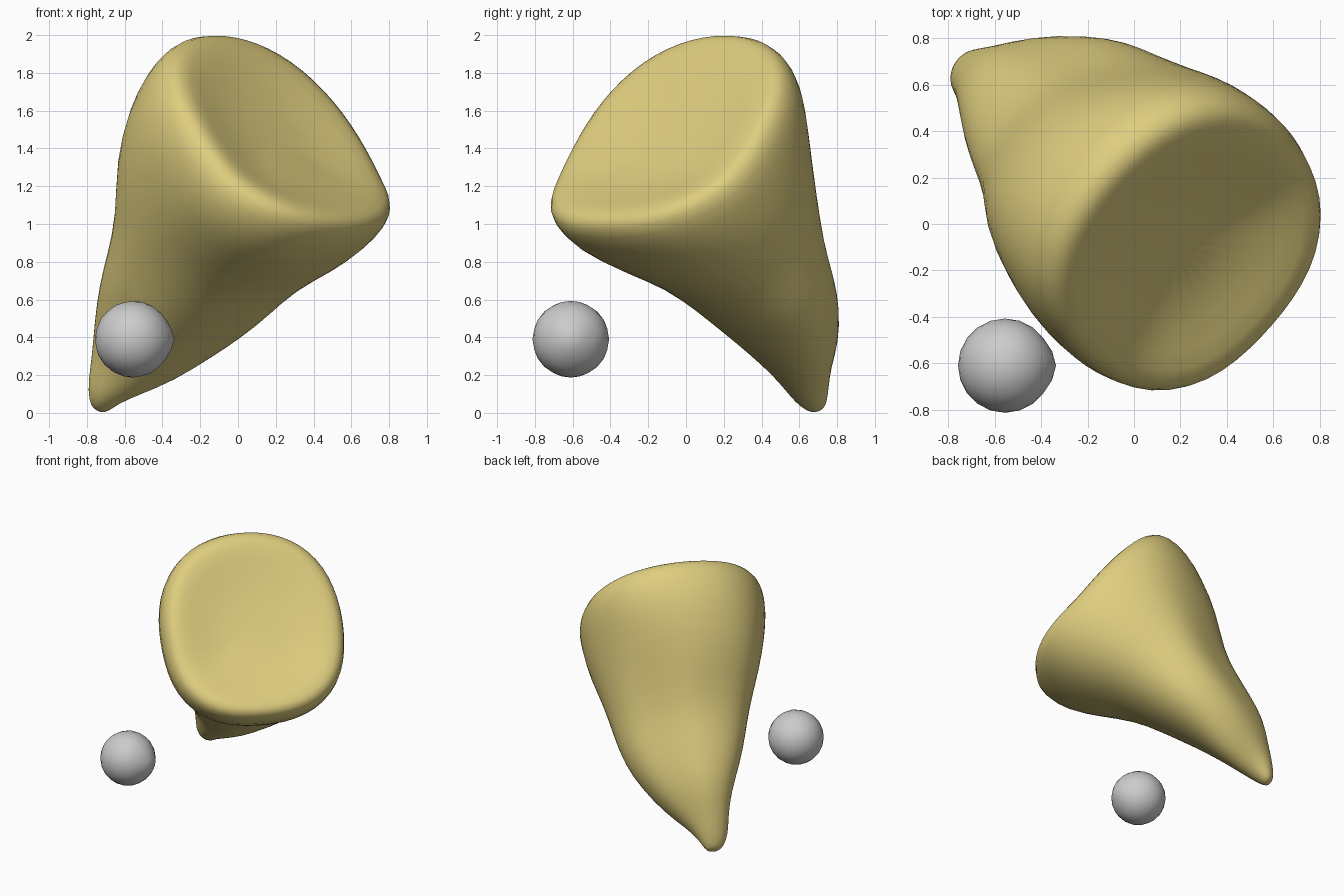
import bpy, bmesh
from math import sin, cos, pi
from mathutils import Vector

if "Cube" in bpy.data.objects:
    bpy.data.objects.remove(bpy.data.objects["Cube"])

# Tilted frame: N is the normal of the crown face, E1/E2 lie in it
N = Vector((.575, -.513, .636)).normalized()
E1 = Vector((.666, .746, 0)).normalized()
E2 = N.cross(E1)
SIDES = 28

# Corner fullness per quadrant (cos>0, sin>0): (on the rim, on the body)
CORNER = {(True, True): (.04, -.11), (False, True): (.04, .05),
          (False, False): (.10, .04), (True, False): (.06, .03)}


def make(name, bm):
    me = bpy.data.meshes.new(name)
    bm.to_mesh(me)
    bm.free()
    ob = bpy.data.objects.new(name, me)
    bpy.context.collection.objects.link(ob)
    for p in me.polygons:
        p.use_smooth = True
    return ob


# Tooth sections: level along N, E1 min/max, E2 min/max, rim weight, body weight
sections = [
    (-.765, -.01, .07, .645, .705, 0, 0),
    (-.735, -.05, .10, .625, .745, 0, 0),
    (-.66, -.09, .14, .615, .82, 0, 0),
    (-.56, -.10, .21, .59, .90, 0, .2),
    (-.40, -.13, .35, .55, 1.04, 0, .6),
    (-.20, -.22, .48, .53, 1.13, 0, .9),
    (.00, -.29, .57, .50, 1.21, 0, 1),
    (.20, -.35, .61, .47, 1.31, 0, 1),
    (.45, -.46, .66, .44, 1.53, .2, .9),
    (.70, -.55, .73, .34, 1.67, .6, .5),
    (.88, -.60, .75, .28, 1.73, 1, .1),
    (1.03, -.61, .76, .27, 1.74, 1, 0),
    (1.12, -.57, .72, .31, 1.70, 1, 0),
    (1.14, -.49, .64, .40, 1.61, 1, 0),
    (1.105, -.34, .47, .58, 1.42, .7, 0),
    (1.08, -.15, .25, .82, 1.20, .3, 0),
]
bm = bmesh.new()
rings = []
for n, a0, a1, b0, b1, rim, body in sections:
    ring = []
    for i in range(SIDES):
        t = 2 * pi * i / SIDES
        c, s = cos(t), sin(t)
        on_rim, on_body = CORNER[c > 0, s > 0]
        f = 1 + sin(2 * t) ** 2 * (rim * on_rim + body * on_body)
        a = (a0 + a1) / 2 + f * (a1 - a0) / 2 * c - .09 * body * s
        b = (b0 + b1) / 2 + f * (b1 - b0) / 2 * s
        # The low front part of the rim curls forward
        lift = .27 * max(0, .72 - b) * min(1, max(0, (n - .6) / .45))
        ring.append(bm.verts.new(E1 * a + E2 * b + N * (n + lift)))
    rings.append(ring)
for lo, hi in zip(rings, rings[1:]):
    for i in range(SIDES):
        j = (i + 1) % SIDES
        bm.faces.new((lo[i], lo[j], hi[j], hi[i]))
# Close root tip and crown face
bm.faces.new(rings[0][::-1])
bm.faces.new(rings[-1])
bmesh.ops.recalc_face_normals(bm, faces=bm.faces[:])
low = min(v.co.z for v in bm.verts)
bmesh.ops.translate(bm, verts=bm.verts[:], vec=(0, 0, -low))
tooth = make("tooth_body", bm)
tooth.modifiers.new("Smooth", 'SUBSURF').levels = 1
mat = bpy.data.materials.new("ochre")
mat.diffuse_color = (.73, .61, .21, 1)
mat.use_nodes = True
mat.node_tree.nodes["Principled BSDF"].inputs["Base Color"].default_value = mat.diffuse_color
tooth.data.materials.append(mat)

# Separate small ball with a slight bulge on its right side
bm = bmesh.new()
bmesh.ops.create_icosphere(bm, subdivisions=3, radius=.203)
for v in bm.verts:
    if v.co.x > .18:
        v.co.x += (v.co.x - .18) * .7
bmesh.ops.translate(bm, verts=bm.verts[:], vec=(-.555, -.61, .39))
make("ball", bm)
